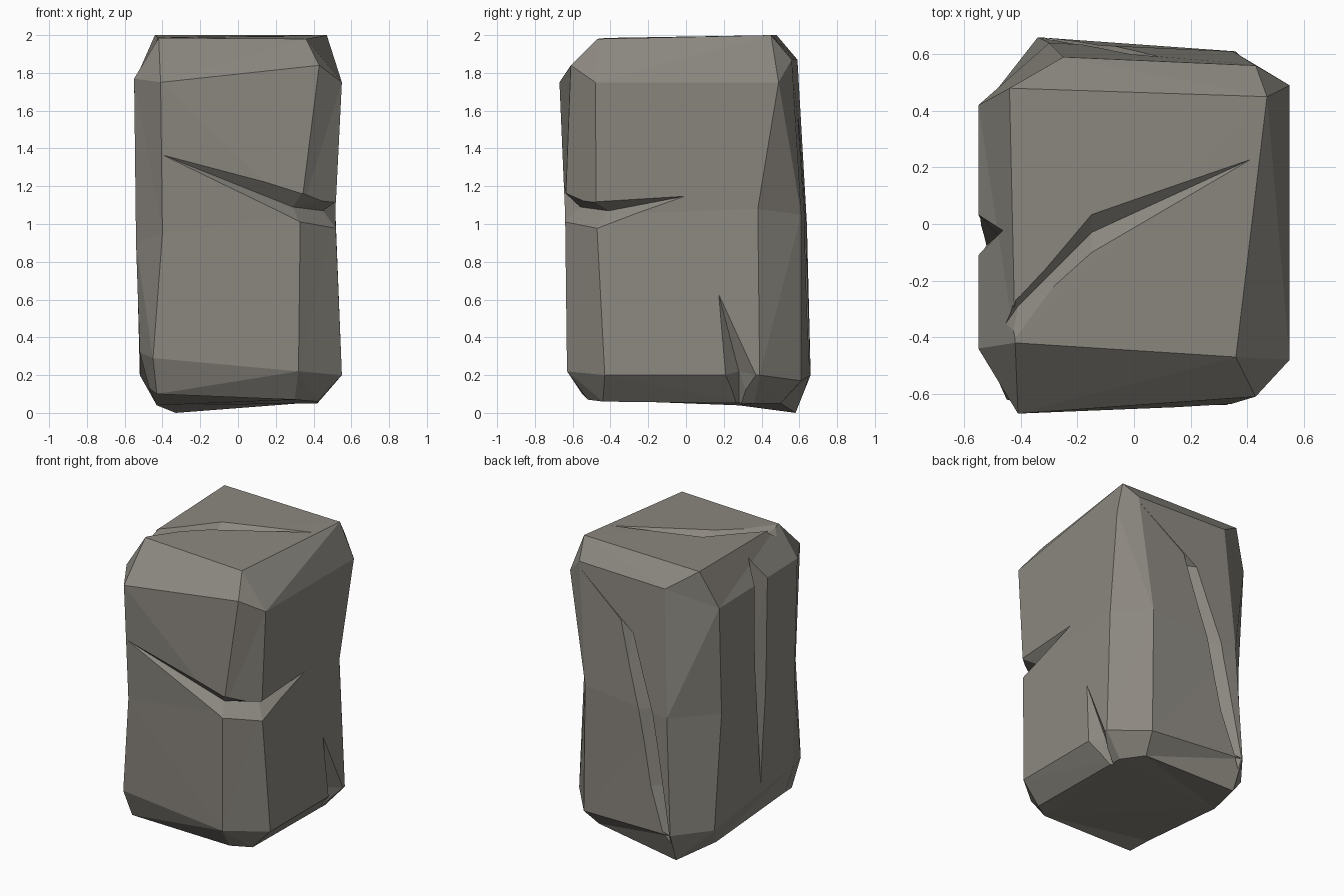
import bpy, bmesh
from mathutils import Vector

if "Cube" in bpy.data.objects:
    bpy.data.objects.remove(bpy.data.objects["Cube"])

stone = bpy.data.materials.new("warm grey stone")
stone.diffuse_color = (0.26, 0.245, 0.215, 1)
stone.use_nodes = True
stone.node_tree.nodes["Principled BSDF"].inputs["Base Color"].default_value = stone.diffuse_color


def loft(name, rings):
    """Skin a stack of equal-sized rings and cap both ends."""
    bm = bmesh.new()
    loops = [[bm.verts.new(p) for p in ring] for ring in rings]
    n = len(loops[0])
    for a, b in zip(loops, loops[1:]):
        for i in range(n):
            j = (i + 1) % n
            bm.faces.new((a[i], a[j], b[j], b[i]))
    bm.faces.new(loops[0][::-1])
    bm.faces.new(loops[-1])
    bmesh.ops.remove_doubles(bm, verts=bm.verts, dist=0.0005)
    bmesh.ops.triangulate(bm, faces=[f for f in bm.faces if len(f.verts) > 3])
    bmesh.ops.recalc_face_normals(bm, faces=bm.faces)
    me = bpy.data.meshes.new(name)
    bm.to_mesh(me)
    bm.free()
    me.materials.append(stone)
    ob = bpy.data.objects.new(name, me)
    bpy.context.collection.objects.link(ob)
    return ob


# Boulder rings: chamfered corners, front-left round to left-front
foot = [(-.43, -.55, .10), (.30, -.52, .07), (.42, -.44, .06), (.42, .36, .05),
        (.32, .50, .05), (-.33, .58, .0), (-.43, .28, .04), (-.47, -.42, .13)]
lower = [(-.45, -.62, .29), (.32, -.63, .22), (.55, -.43, .20), (.55, .39, .20),
         (.36, .61, .17), (-.34, .66, .20), (-.52, .43, .20), (-.52, -.44, .32)]
waist = [(-.40, -.635, .95), (.33, -.64, 1.05), (.515, -.475, 1.05), (.515, .38, 1.08),
         (.35, .61, 1.05), (-.30, .64, 1.0), (-.54, .38, 1.0), (-.54, -.42, .90)]
upper = [(-.41, -.67, 1.75), (.43, -.61, 1.84), (.55, -.48, 1.75), (.55, .49, 1.75),
         (.43, .56, 1.87), (-.25, .59, 1.87), (-.55, .42, 1.75), (-.55, -.44, 1.77)]
fl, fr, br, bl = (-.42, -.42, 1.985), (.36, -.47, 1.98), (.47, .45, 2.0), (-.44, .48, 2.0)
crown = [fl, fr, fr, br, br, bl, bl, fl]
rock = loft("rock_pillar", [foot, lower, waist, upper, crown])


def crack(name, sections):
    """Cut a V groove. A section is (side, crease, side); a lone point is a tip."""
    rings = []
    for s in sections:
        if len(s) == 1:
            rings.append([s[0]] * 3)
        else:
            a, c, b = map(Vector, s)
            rings.append([c + (a - c) * 1.7, c, c + (b - c) * 1.7])
    # tips are shrunk triangles so that every ring has three points
    cutter = loft(name, rings)
    mod = rock.modifiers.new(name, 'BOOLEAN')
    mod.operation = 'DIFFERENCE'
    mod.solver = 'EXACT'
    mod.object = cutter
    bpy.context.view_layer.update()
    dg = bpy.context.evaluated_depsgraph_get()
    me = bpy.data.meshes.new_from_object(rock.evaluated_get(dg))
    rock.modifiers.clear()
    if len(me.polygons) > 20:
        rock.data = me
    bpy.data.objects.remove(cutter)


# Crack across the front and round onto the right side
crack("front_crack", [
    [(-.41, -.655, 1.37)],
    [(.335, -.635, 1.16), (.29, -.56, 1.09), (.32, -.635, 1.02)],
    [(.515, -.48, 1.115), (.45, -.41, 1.07), (.515, -.47, .98)],
    [(.522, .01, 1.15)]])

# Diagonal crack on the top
crack("top_crack", [
    [(.46, .25, 2.0)],
    [(-.15, .03, 1.99), (-.15, -.03, 1.94), (-.15, -.10, 1.99)],
    [(-.40, -.25, 1.99), (-.41, -.29, 1.955), (-.43, -.40, 1.98)],
    [(-.50, -.42, 1.90)]])

# Long crack wandering down the back
crack("back_crack", [
    [(.44, .56, 1.84)],
    [(.10, .61, 1.58), (.04, .53, 1.53), (-.02, .61, 1.50)],
    [(-.07, .64, 1.0), (-.13, .55, 1.0), (-.19, .64, 1.0)],
    [(-.18, .64, .5), (-.23, .57, .5), (-.28, .65, .5)],
    [(-.34, .64, .08)]])

# Upright crack on the left side, open at the top bevel
crack("left_crack", [
    [(-.53, .03, 2.05), (-.46, -.02, 2.05), (-.53, -.09, 2.05)],
    [(-.545, .02, 1.2), (-.48, -.04, 1.2), (-.545, -.11, 1.2)],
    [(-.525, -.08, .25)]])

# Split in the lower right edge
crack("foot_crack", [
    [(.535, .17, .64)],
    [(.55, .21, .20), (.47, .28, .22), (.55, .37, .20)],
    [(.44, .21, -.1), (.34, .28, -.1), (.44, .35, -.1)]])

for p in rock.data.polygons:
    p.use_smooth = False
    p.material_index = 0
